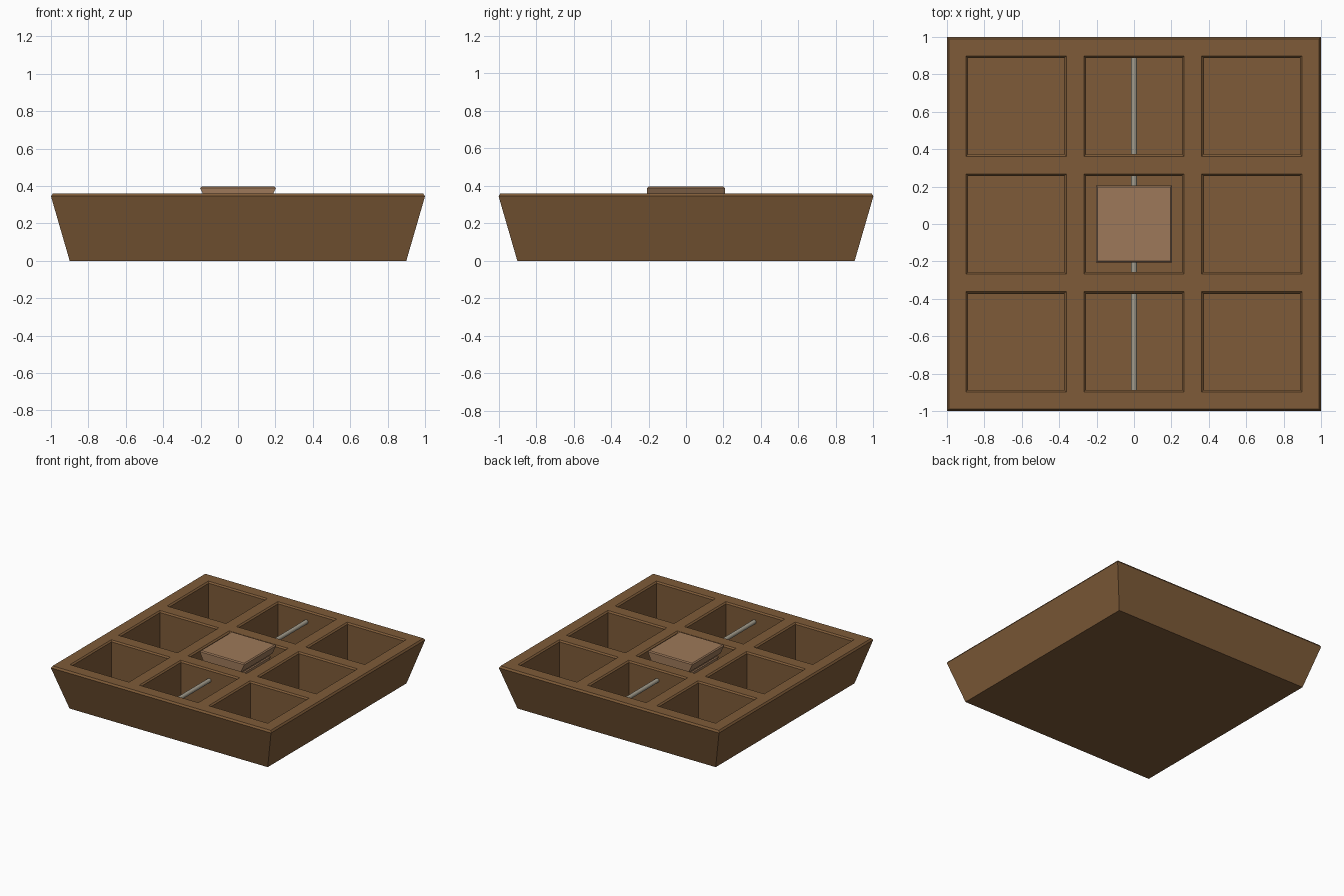
import bpy, bmesh

if "Cube" in bpy.data.objects:
    bpy.data.objects.remove(bpy.data.objects["Cube"])


def material(name, rgb):
    m = bpy.data.materials.new(name)
    m.diffuse_color = (*rgb, 1)
    m.use_nodes = True
    m.node_tree.nodes["Principled BSDF"].inputs["Base Color"].default_value = m.diffuse_color
    return m


def finish(bm, name, mat):
    bmesh.ops.recalc_face_normals(bm, faces=bm.faces)
    me = bpy.data.meshes.new(name)
    bm.to_mesh(me)
    bm.free()
    ob = bpy.data.objects.new(name, me)
    bpy.context.collection.objects.link(ob)
    me.materials.append(mat)
    return ob


def ring(bm, cx, cy, half, z):
    return [bm.verts.new((cx + sx * half, cy + sy * half, z))
            for sx, sy in ((-1, -1), (1, -1), (1, 1), (-1, 1))]


def stack(bm, rings, cap=True):
    for a, b in zip(rings, rings[1:]):
        for i in range(4):
            j = (i + 1) % 4
            bm.faces.new((a[i], a[j], b[j], b[i]))
    if cap:
        bm.faces.new(rings[-1])


wood = material("wood", (0.21, 0.105, 0.04))
light_wood = material("light_wood", (0.34, 0.19, 0.1))
metal = material("metal", (0.36, 0.33, 0.26))

# Tray: flared shell, gridded top face and nine bevelled pockets
TOP, STEP, RIM, HOLE = 0.36, 0.63, 0.268, 0.257
bm = bmesh.new()
stack(bm, [ring(bm, 0, 0, h, z) for h, z in ((0.99, TOP), (1.0, 0.345), (0.9, 0))])
lines = [-0.99]
for c in (-STEP, 0, STEP):
    lines += [c - RIM, c + RIM]
lines.append(0.99)
grid = [[bm.verts.new((x, y, TOP)) for y in lines] for x in lines]
for i in range(7):
    for j in range(7):
        if not (i % 2 and j % 2):
            bm.faces.new((grid[i][j], grid[i + 1][j], grid[i + 1][j + 1], grid[i][j + 1]))
for cx in (-STEP, 0, STEP):
    for cy in (-STEP, 0, STEP):
        stack(bm, [ring(bm, cx, cy, h, z)
                   for h, z in ((RIM, TOP), (HOLE, TOP - 0.011), (HOLE, 0.05))])
bmesh.ops.remove_doubles(bm, verts=bm.verts, dist=0.0005)
finish(bm, "compartment_tray", wood)

# Sliding block: undercut section with a side groove, extruded along y
half = [(0.195, 0.397), (0.203, 0.389), (0.168, 0.315), (0.14, 0.315),
        (0.14, 0.285), (0.154, 0.285), (0.135, 0.245)]
profile = half + [(-x, z) for x, z in reversed(half)]
bm = bmesh.new()
face = bm.faces.new([bm.verts.new((x, -0.207, z)) for x, z in profile])
out = bmesh.ops.extrude_face_region(bm, geom=[face])
bmesh.ops.translate(bm, vec=(0, 0.414, 0),
                    verts=[v for v in out["geom"] if isinstance(v, bmesh.types.BMVert)])
# Soften the two top end edges
ends = [e for e in bm.edges if all(v.co.z > 0.395 for v in e.verts)
        and abs(e.verts[0].co.y - e.verts[1].co.y) < 0.001]
bmesh.ops.bevel(bm, geom=ends, offset=0.008, segments=1, affect='EDGES')
finish(bm, "sliding_block", light_wood)

# Guide rod through the middle column
bpy.ops.mesh.primitive_cylinder_add(vertices=12, radius=0.017, depth=1.79,
                                    location=(0, 0, 0.27), rotation=(1.5708, 0, 0))
rod = bpy.context.object
rod.name = "guide_rod"
rod.data.materials.append(metal)
bpy.ops.object.shade_smooth_by_angle(angle=0.7)
